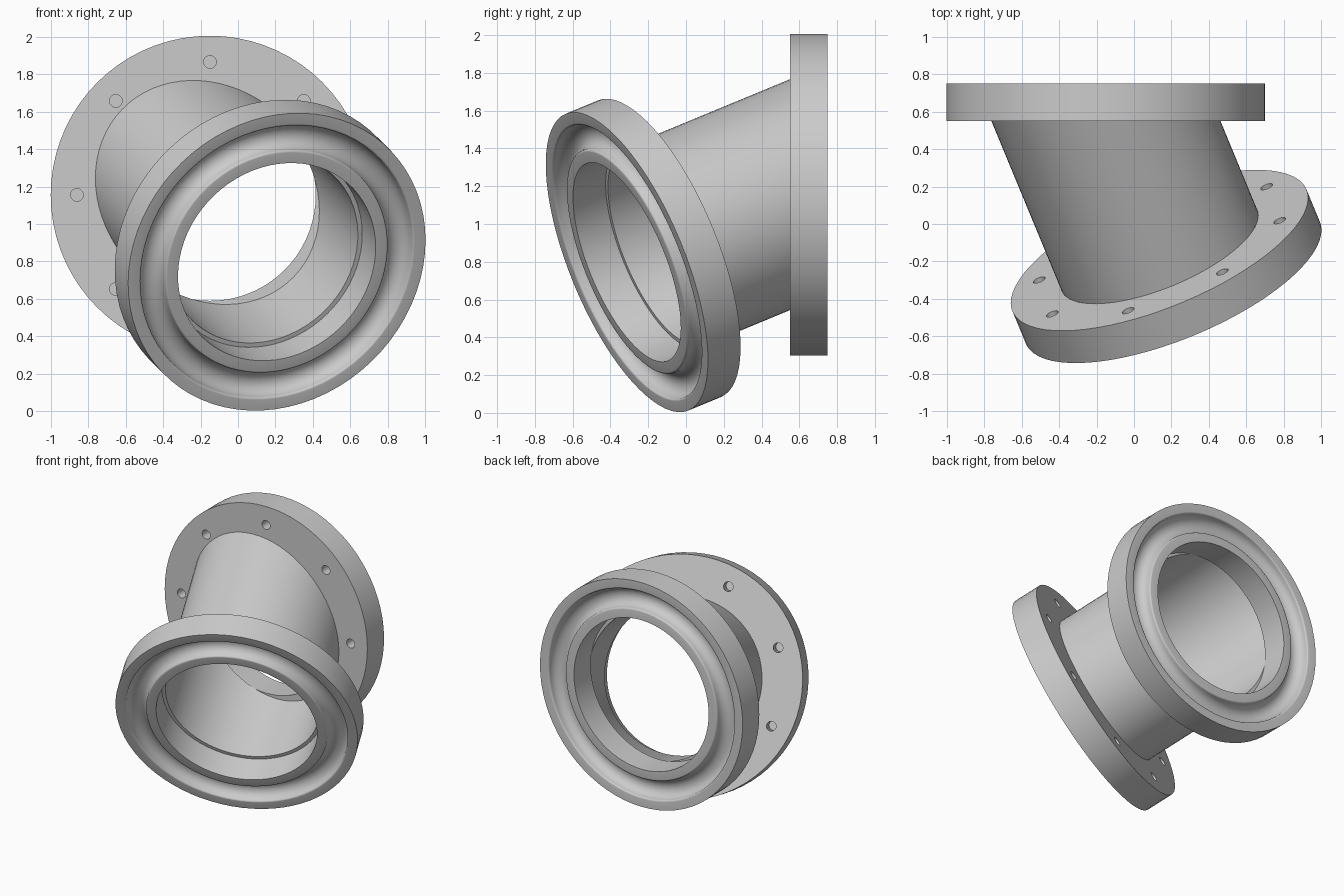
import bpy, bmesh
from math import sin, cos, pi, radians
from mathutils import Vector, Matrix

cube = bpy.data.objects.get("Cube")
if cube:
    bpy.data.objects.remove(cube, do_unlink=True)

SEGMENTS = 72
BORE, PIPE_OUT, PIPE_IN = 0.565, 0.565, 0.54
RIM, THICK = 0.85, 0.2
BOLT_CIRCLE, BOLT_R, BOLT_DEPTH = 0.71, 0.034, 0.09
JOINT = Vector((-0.15, 0.55, 1.155))
AXIS = Vector((0.414, -1, -0.414)).normalized()
PIPE_LENGTH = 0.8

steel = bpy.data.materials.new("light grey steel")
steel.use_nodes = True
grey = (0.6, 0.6, 0.6, 1)
steel.diffuse_color = grey
steel.node_tree.nodes["Principled BSDF"].inputs["Base Color"].default_value = grey


def new_object(name, bm):
    bmesh.ops.recalc_face_normals(bm, faces=bm.faces)
    mesh = bpy.data.meshes.new(name)
    bm.to_mesh(mesh)
    bm.free()
    mesh.materials.append(steel)
    obj = bpy.data.objects.new(name, mesh)
    bpy.context.collection.objects.link(obj)
    return obj


def activate(obj):
    bpy.ops.object.select_all(action='DESELECT')
    obj.select_set(True)
    bpy.context.view_layer.objects.active = obj


def smooth(obj):
    activate(obj)
    bpy.ops.object.shade_smooth_by_angle(angle=radians(40))


def bridge(bm, rings):
    """Skin a closed loop of rings with quads."""
    for a, b in zip(rings, rings[1:] + rings[:1]):
        for i in range(SEGMENTS):
            j = (i + 1) % SEGMENTS
            bm.faces.new((a[i], a[j], b[j], b[i]))


def frame(origin, normal, toward):
    """Matrix whose z is the normal and whose x leans toward a direction."""
    z = normal.normalized()
    x = (toward - toward.dot(z) * z).normalized()
    y = z.cross(x)
    return Matrix.Translation(origin) @ Matrix((x, y, z)).transposed().to_4x4()


def flange_profile():
    """Radius and height around the section, with a rounded ring groove."""
    mid, half, depth, fillet = BOLT_CIRCLE - 0.003, 0.07, 0.08, 0.012
    top = THICK - fillet
    groove = [(mid + half + fillet - fillet * sin(a), top + fillet * cos(a))
              for a in (k * pi / 8 for k in range(4))]
    groove += [(mid + half * cos(a), top - (depth - fillet) * sin(a))
               for a in (k * pi / 14 for k in range(15))]
    groove += [(2 * mid - r, h) for r, h in reversed(groove[:4])]
    return [(BORE, 0), (RIM, 0), (RIM, THICK)] + groove + [(BORE, THICK)]


def make_flange(name, matrix):
    # Turned ring
    bm = bmesh.new()
    angles = [2 * pi * i / SEGMENTS for i in range(SEGMENTS)]
    bridge(bm, [[bm.verts.new((r * cos(a), r * sin(a), h)) for a in angles]
                for r, h in flange_profile()])
    ring = new_object(name, bm)

    # Eight blind bolt holes in the inner face
    bm = bmesh.new()
    for k in range(8):
        a = k * pi / 4
        spot = Vector((BOLT_CIRCLE * cos(a), BOLT_CIRCLE * sin(a), 0))
        bmesh.ops.create_cone(bm, cap_ends=True, segments=20, radius1=BOLT_R,
                              radius2=BOLT_R, depth=2 * BOLT_DEPTH,
                              matrix=Matrix.Translation(spot))
    cutter = new_object("bolt_hole_cutter", bm)
    cutter.hide_render = True
    activate(ring)
    cut = ring.modifiers.new("bolt_holes", 'BOOLEAN')
    cut.operation, cut.solver, cut.object = 'DIFFERENCE', 'EXACT', cutter
    bpy.ops.object.modifier_apply(modifier=cut.name)
    bpy.data.objects.remove(cutter, do_unlink=True)

    ring.data.transform(matrix)
    smooth(ring)


def make_pipe():
    """Slanted pipe, square at the front flange and mitred at the back one."""
    to_world = frame(JOINT, AXIS, Vector((0, 0, 1)))
    bm = bmesh.new()

    def ring(radius, mitred):
        verts = []
        for i in range(SEGMENTS):
            a = 2 * pi * i / SEGMENTS
            p = to_world @ Vector((radius * cos(a), radius * sin(a), 0))
            shift = (JOINT.y - p.y) / AXIS.y if mitred else PIPE_LENGTH
            verts.append(bm.verts.new(p + AXIS * shift))
        return verts

    bridge(bm, [ring(PIPE_OUT, True), ring(PIPE_OUT, False),
                ring(PIPE_IN, False), ring(PIPE_IN, True)])
    smooth(new_object("pipe", bm))


make_pipe()
make_flange("back_flange", frame(JOINT, Vector((0, 1, 0)), Vector((0, 0, 1))))
make_flange("front_flange", frame(JOINT + AXIS * PIPE_LENGTH, AXIS,
                                  Vector((-0.166, -0.32, 0.607))))
